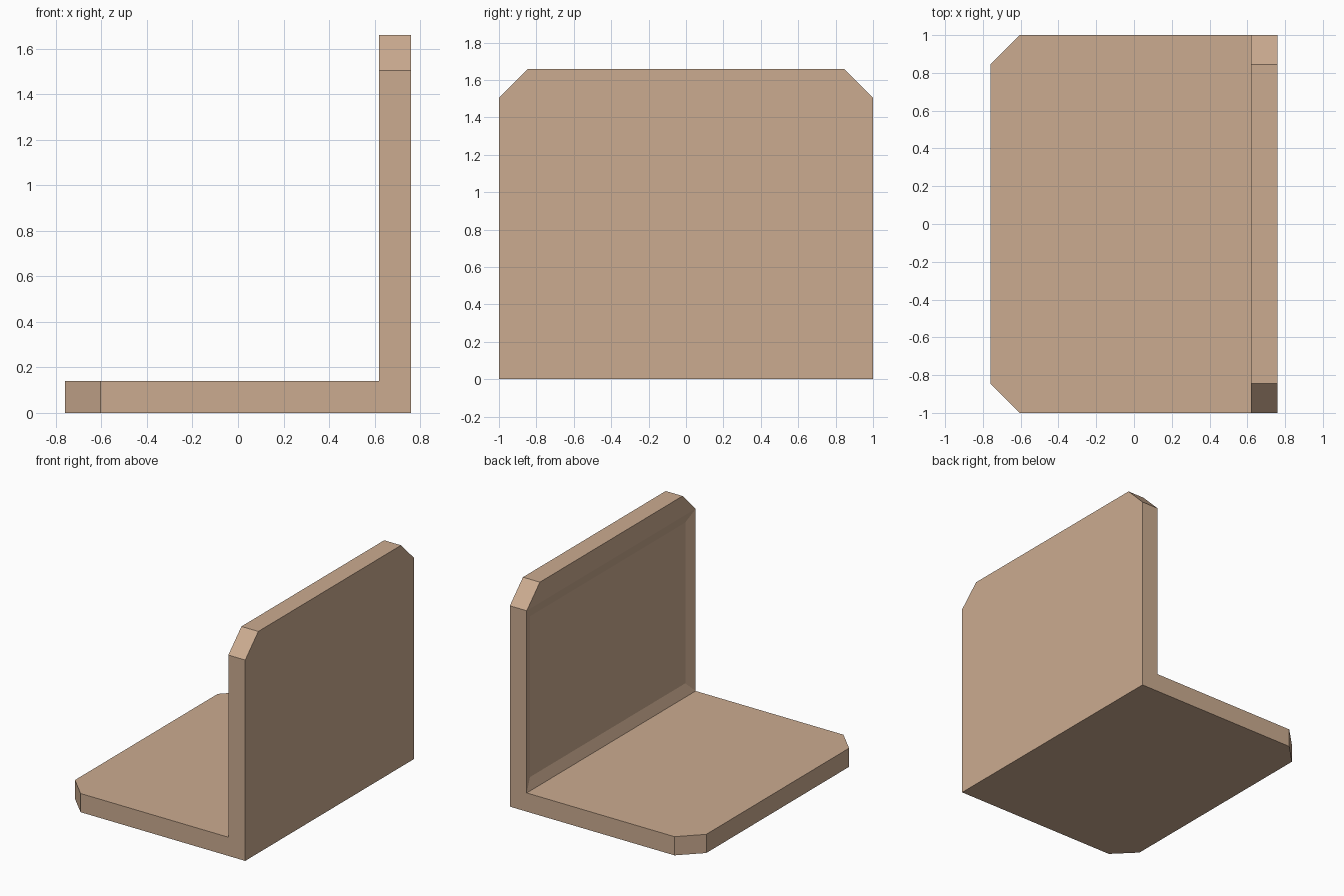
import bpy
import bmesh
from mathutils import Vector

if "Cube" in bpy.data.objects:
    bpy.data.objects.remove(bpy.data.objects["Cube"])

HALF_X, HALF_Y, HEIGHT = 0.76, 1.0, 1.66
THICK, CUT = 0.14, 0.155
INNER = HALF_X - THICK

bm = bmesh.new()

# L-shaped side profile, extruded along the width
profile = [(-HALF_X, 0), (HALF_X, 0), (HALF_X, HEIGHT),
           (INNER, HEIGHT), (INNER, THICK), (-HALF_X, THICK)]
side = bm.faces.new([bm.verts.new((x, -HALF_Y, z)) for x, z in profile])
ext = bmesh.ops.extrude_face_region(bm, geom=[side])
bmesh.ops.translate(bm, vec=(0, 2 * HALF_Y, 0),
                    verts=[g for g in ext["geom"] if isinstance(g, bmesh.types.BMVert)])
bmesh.ops.recalc_face_normals(bm, faces=bm.faces[:])


# Chamfer the free corners of both plates
def is_corner(e):
    a, b = (v.co for v in e.verts)
    if abs(a.y - b.y) > 0.01:
        return False
    front_end = all(abs(c.x + HALF_X) < 1e-4 for c in (a, b))
    top_end = all(abs(c.z - HEIGHT) < 1e-4 for c in (a, b))
    return front_end or top_end


bmesh.ops.bevel(bm, geom=[e for e in bm.edges if is_corner(e)], offset=CUT,
                offset_type='OFFSET', segments=1, affect='EDGES')

# Shallow sloped recess on the inner face of the upright, below the chamfers
inner = next(f for f in bm.faces if f.normal.x < -0.9
             and abs(f.calc_center_median().x - INNER) < 1e-3)
low = [v for v in inner.verts if abs(v.co.z - (HEIGHT - CUT)) < 1e-3]
bmesh.ops.connect_verts(bm, verts=low)
bm.normal_update()
panel = next(f for f in bm.faces if f.normal.x < -0.9
             and abs(f.calc_center_median().x - INNER) < 1e-3
             and min(v.co.z for v in f.verts) < THICK + 0.01)
bmesh.ops.inset_region(bm, faces=[panel], thickness=0.08, depth=0,
                       use_even_offset=True)
bmesh.ops.translate(bm, vec=Vector((0.03, 0, 0)), verts=panel.verts[:])
bm.normal_update()

mesh = bpy.data.meshes.new("angle_bracket")
bm.to_mesh(mesh)
bm.free()

tan = bpy.data.materials.new("warm tan")
tan.diffuse_color = (0.60, 0.41, 0.28, 1)
tan.use_nodes = True
tan.node_tree.nodes["Principled BSDF"].inputs["Base Color"].default_value = tan.diffuse_color
mesh.materials.append(tan)
bpy.context.collection.objects.link(bpy.data.objects.new("angle_bracket", mesh))
